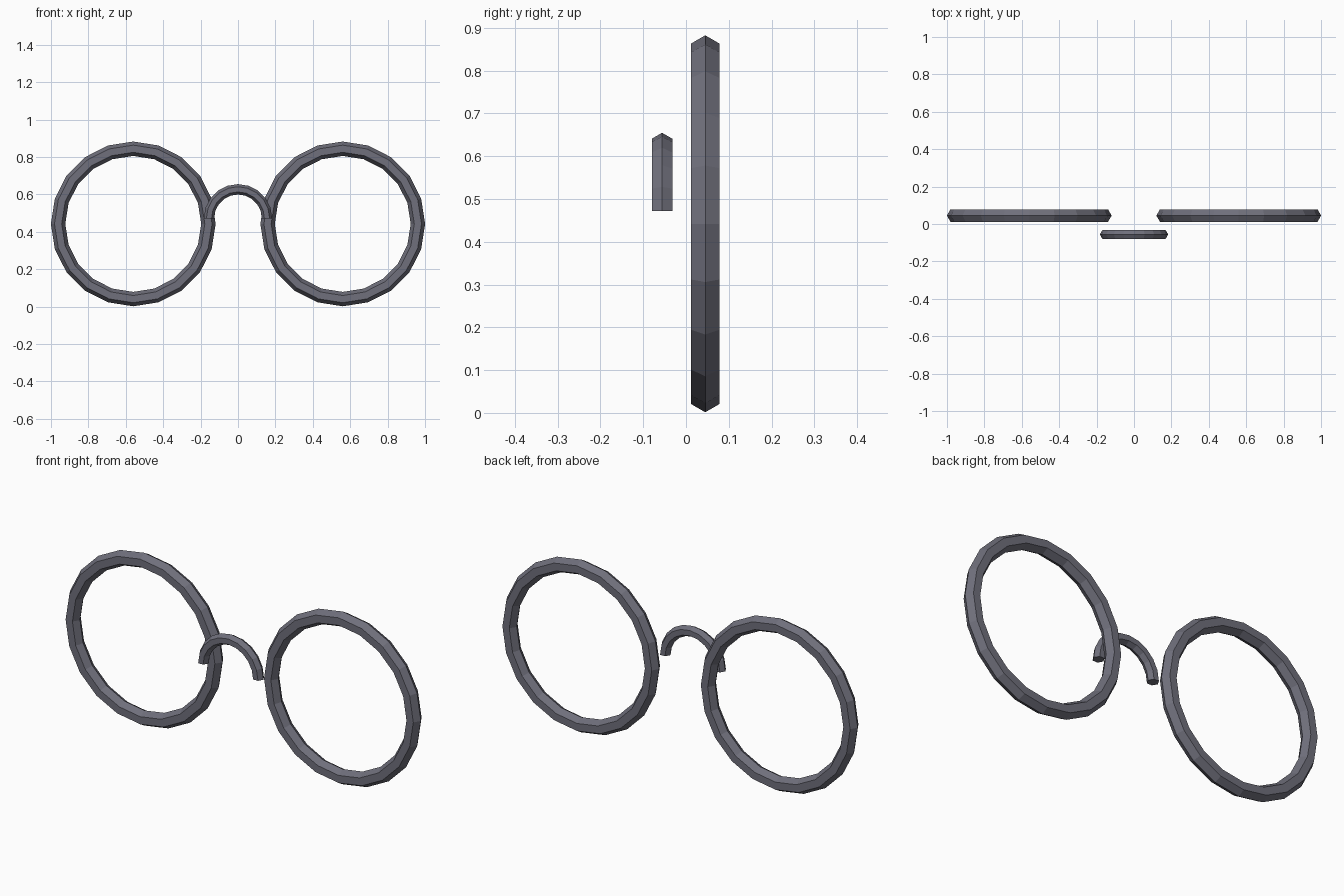
import bpy, bmesh
from math import cos, sin, pi

cube = bpy.data.objects.get("Cube")
if cube:
    bpy.data.objects.remove(cube, do_unlink=True)

# Dull grey metal
metal = bpy.data.materials.new("grey metal")
metal.use_nodes = True
COLOUR = (0.16, 0.16, 0.20, 1)
metal.diffuse_color = COLOUR
metal.node_tree.nodes["Principled BSDF"].inputs["Base Color"].default_value = COLOUR

SIDES = 6


def hex_arc(name, centre, radius, thickness, segments, sweep):
    """Sweep a hexagonal wire, ridge outward, along an upright arc."""
    closed = sweep >= 2 * pi - 0.01
    bm = bmesh.new()
    loops = []
    for i in range(segments if closed else segments + 1):
        a = sweep * i / segments
        loop = []
        for j in range(SIDES):
            b = 2 * pi * j / SIDES
            r = radius + thickness * cos(b)
            loop.append(bm.verts.new((r * cos(a), thickness * sin(b), r * sin(a))))
        loops.append(loop)
    pairs = list(zip(loops, loops[1:]))
    if closed:
        pairs.append((loops[-1], loops[0]))
    for p, q in pairs:
        for j in range(SIDES):
            k = (j + 1) % SIDES
            bm.faces.new((p[j], p[k], q[k], q[j]))
    if not closed:
        bm.faces.new(loops[0])
        bm.faces.new(loops[-1])
    bmesh.ops.recalc_face_normals(bm, faces=bm.faces)
    mesh = bpy.data.meshes.new(name)
    bm.to_mesh(mesh)
    bm.free()
    mesh.materials.append(metal)
    obj = bpy.data.objects.new(name, mesh)
    obj.location = centre
    bpy.context.collection.objects.link(obj)
    return obj


# Round lens rims
for side, sx in (("left", 1), ("right", -1)):
    hex_arc(side + "_rim", (sx * 0.56, 0.045, 0.442), 0.402, 0.0385, 20, 2 * pi)

# Arched nose bridge, set in front of the rims
hex_arc("nose_bridge", (0, -0.056, 0.472), 0.155, 0.0277, 10, pi)
